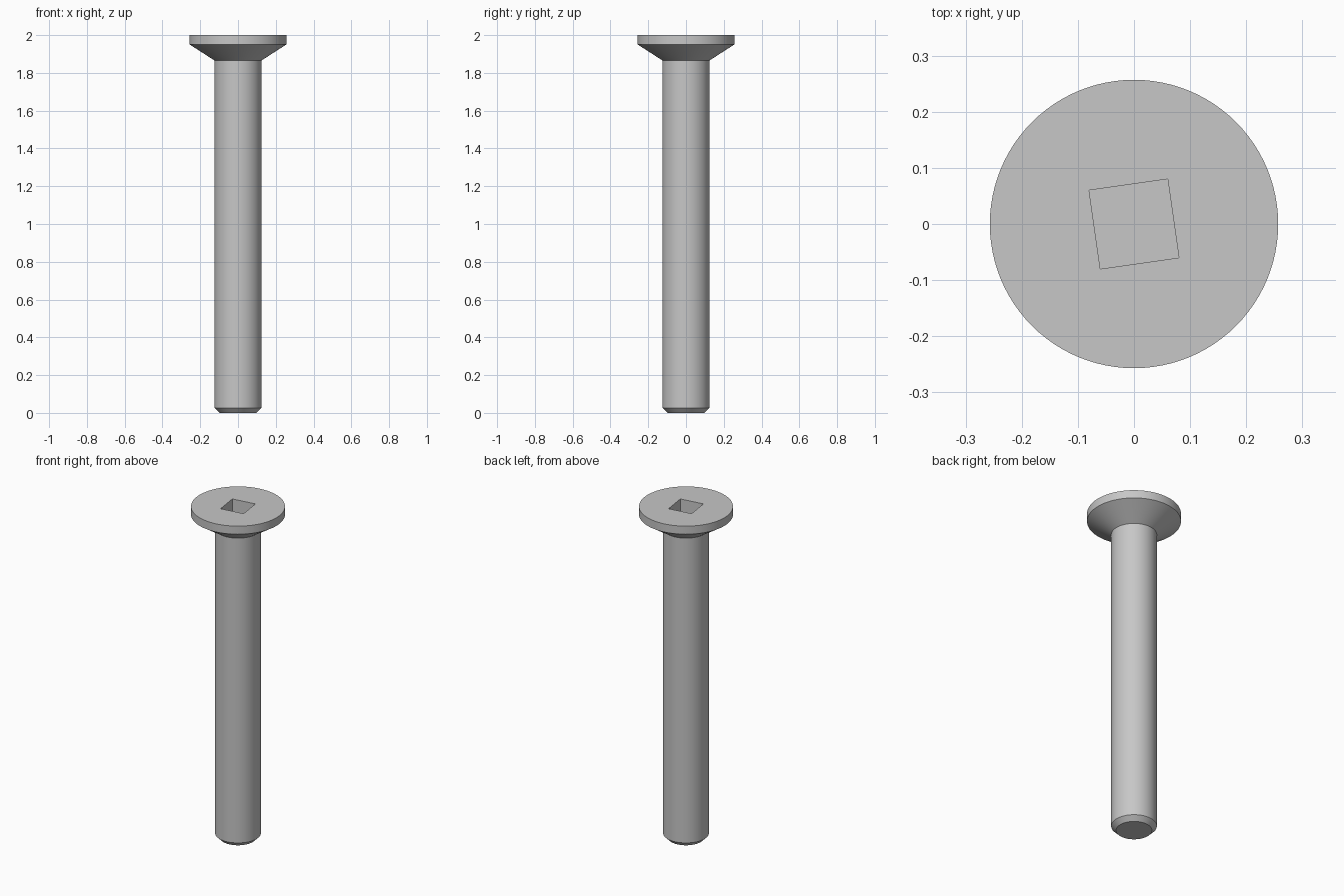
import bpy, bmesh, math

cube = bpy.data.objects.get("Cube")
if cube:
    bpy.data.objects.remove(cube, do_unlink=True)

SIDES = 96

# Plain steel material
steel = bpy.data.materials.new("grey steel")
steel.use_nodes = True
colour = (0.57, 0.57, 0.57, 1)
steel.diffuse_color = colour
steel.node_tree.nodes["Principled BSDF"].inputs["Base Color"].default_value = colour


def lathe(name, profile):
    """Closed round solid from (radius, height) pairs, bottom to top."""
    bm = bmesh.new()
    rings = []
    for r, z in profile:
        angles = [math.tau * i / SIDES for i in range(SIDES)]
        rings.append([bm.verts.new((r * math.cos(a), r * math.sin(a), z)) for a in angles])
    for low, high in zip(rings, rings[1:]):
        for i in range(SIDES):
            j = (i + 1) % SIDES
            bm.faces.new((low[i], low[j], high[j], high[i]))
    bm.faces.new(rings[0][::-1])
    bm.faces.new(rings[-1])
    mesh = bpy.data.meshes.new(name)
    bm.to_mesh(mesh)
    bm.free()
    mesh.materials.append(steel)
    obj = bpy.data.objects.new(name, mesh)
    bpy.context.collection.objects.link(obj)
    return obj


# Chamfered shank, countersunk underside and flat head rim
screw = lathe("countersunk_screw", [
    (0.098, 0), (0.125, 0.027),
    (0.125, 1.866), (0.257, 1.951), (0.257, 2),
])

# Square drive recess, slightly turned
depth = 0.12
bpy.ops.mesh.primitive_cube_add(size=1, location=(0, 0, 2),
                                rotation=(0, 0, math.radians(8.13)))
cutter = bpy.context.object
cutter.name = "drive_recess_cutter"
cutter.scale = (0.1414, 0.1414, depth * 2)
cutter.hide_render = True
cutter.data.materials.append(steel)

recess = screw.modifiers.new("drive recess", 'BOOLEAN')
recess.operation = 'DIFFERENCE'
recess.solver = 'EXACT'
recess.object = cutter

bpy.ops.object.select_all(action='DESELECT')
screw.select_set(True)
bpy.context.view_layer.objects.active = screw
bpy.ops.object.modifier_apply(modifier=recess.name)
bpy.data.objects.remove(cutter, do_unlink=True)

# Smooth round walls with crisp edges
bpy.ops.object.shade_smooth_by_angle(angle=math.radians(25))
